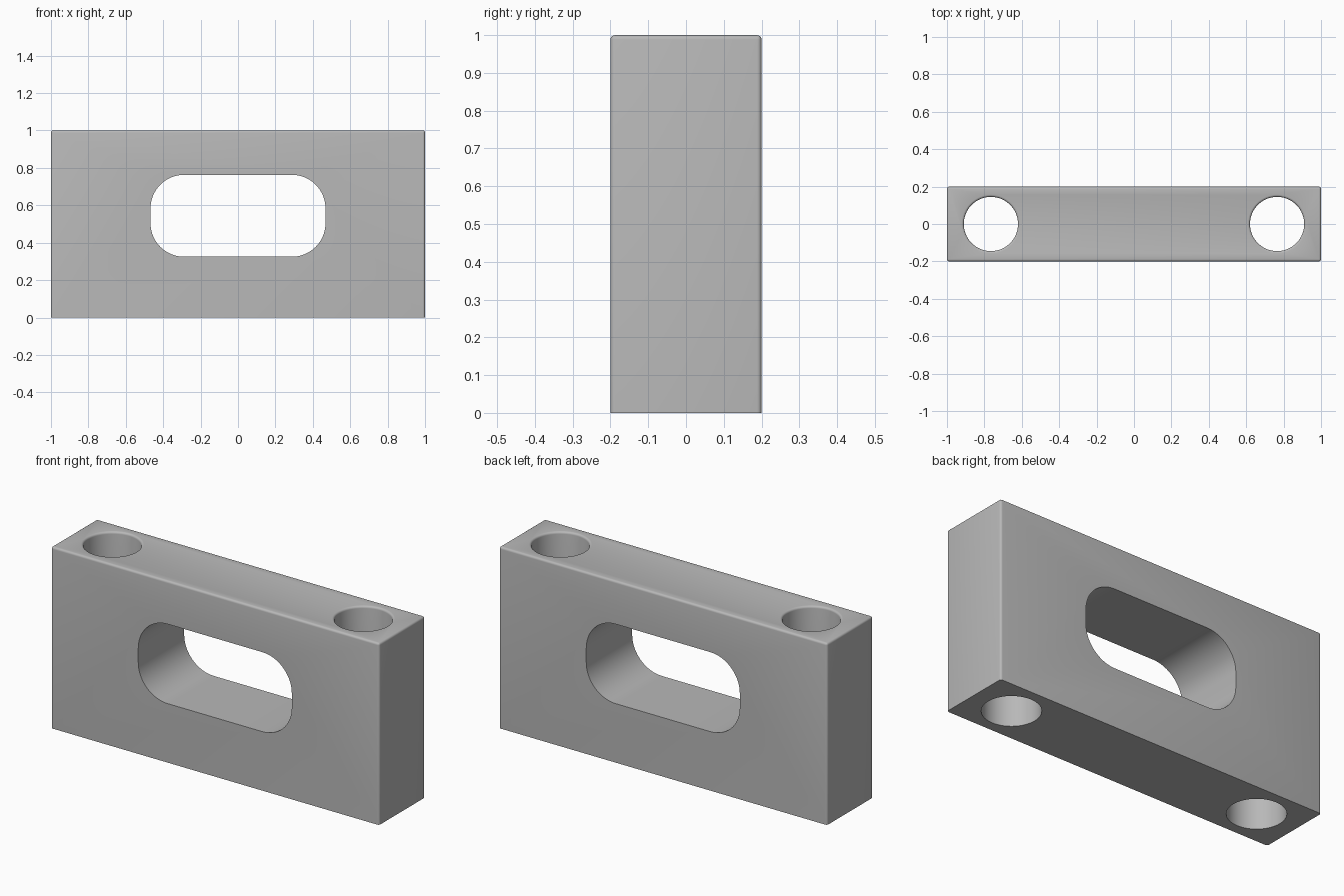
import bpy, bmesh, math

cube = bpy.data.objects.get("Cube")
if cube:
    bpy.data.objects.remove(cube, do_unlink=True)

HALF_X, HALF_Y, HEIGHT = 1.0, 0.2, 1.0
FILLET = 0.012

gray = bpy.data.materials.new("plain gray")
gray.use_nodes = True
color = (0.48, 0.48, 0.48, 1)
gray.diffuse_color = color
gray.node_tree.nodes["Principled BSDF"].inputs["Base Color"].default_value = color


def add_object(name, bm):
    bmesh.ops.recalc_face_normals(bm, faces=bm.faces)
    mesh = bpy.data.meshes.new(name)
    bm.to_mesh(mesh)
    bm.free()
    mesh.materials.append(gray)
    obj = bpy.data.objects.new(name, mesh)
    bpy.context.collection.objects.link(obj)
    return obj


def make_block():
    """Box with rounded top and upright edges and a sharp base."""
    bm = bmesh.new()
    bmesh.ops.create_cube(bm, size=1)
    for v in bm.verts:
        v.co = (v.co.x * 2 * HALF_X, v.co.y * 2 * HALF_Y, (v.co.z + 0.5) * HEIGHT)
    edges = [e for e in bm.edges if any(v.co.z > 0.5 for v in e.verts)]
    bmesh.ops.bevel(bm, geom=edges, offset=FILLET, segments=4, profile=0.5,
                    affect='EDGES')
    return add_object("block", bm)


def make_slot_cutter():
    """Rounded rectangle pushed through from front to back."""
    half_w, low, high, r, steps = 0.468, 0.325, 0.763, 0.18, 16
    corners = [(half_w - r, high - r), (r - half_w, high - r),
               (r - half_w, low + r), (half_w - r, low + r)]
    bm = bmesh.new()
    verts = []
    for i, (cx, cz) in enumerate(corners):
        for s in range(steps + 1):
            a = (i + s / steps) * math.pi / 2
            verts.append(bm.verts.new((cx + r * math.cos(a), -0.5,
                                       cz + r * math.sin(a))))
    face = bm.faces.new(verts)
    ext = bmesh.ops.extrude_face_region(bm, geom=[face])
    moved = [g for g in ext["geom"] if isinstance(g, bmesh.types.BMVert)]
    bmesh.ops.translate(bm, verts=moved, vec=(0, 1, 0))
    return add_object("slot_cutter", bm)


def make_hole_cutter(name, x):
    """Round bore whose top rim flares out in a small fillet."""
    r, sides = 0.145, 64
    profile = [(r, -0.2)]
    for s in range(5):
        a = s / 4 * math.pi / 2
        profile.append((r + FILLET * (1 - math.cos(a)),
                        HEIGHT - FILLET * (1 - math.sin(a))))
    profile.append((r + FILLET, HEIGHT + 0.2))
    bm = bmesh.new()
    rings = []
    for radius, z in profile:
        rings.append([bm.verts.new((x + radius * math.cos(2 * math.pi * i / sides),
                                    radius * math.sin(2 * math.pi * i / sides), z))
                      for i in range(sides)])
    for a, b in zip(rings, rings[1:]):
        for i in range(sides):
            j = (i + 1) % sides
            bm.faces.new((a[i], a[j], b[j], b[i]))
    bm.faces.new(rings[0])
    bm.faces.new(rings[-1])
    return add_object(name, bm)


block = make_block()
cutters = [make_slot_cutter(),
           make_hole_cutter("left_hole_cutter", 0.765),
           make_hole_cutter("right_hole_cutter", -0.765)]

# Cut the slot and bores, then discard the cutters
bpy.ops.object.select_all(action='DESELECT')
bpy.context.view_layer.objects.active = block
block.select_set(True)
for cutter in cutters:
    cutter.hide_render = True
    mod = block.modifiers.new(cutter.name, 'BOOLEAN')
    mod.operation = 'DIFFERENCE'
    mod.solver = 'EXACT'
    mod.object = cutter
    bpy.ops.object.modifier_apply(modifier=mod.name)
    bpy.data.objects.remove(cutter, do_unlink=True)

bpy.ops.object.shade_smooth_by_angle(angle=math.radians(35))
